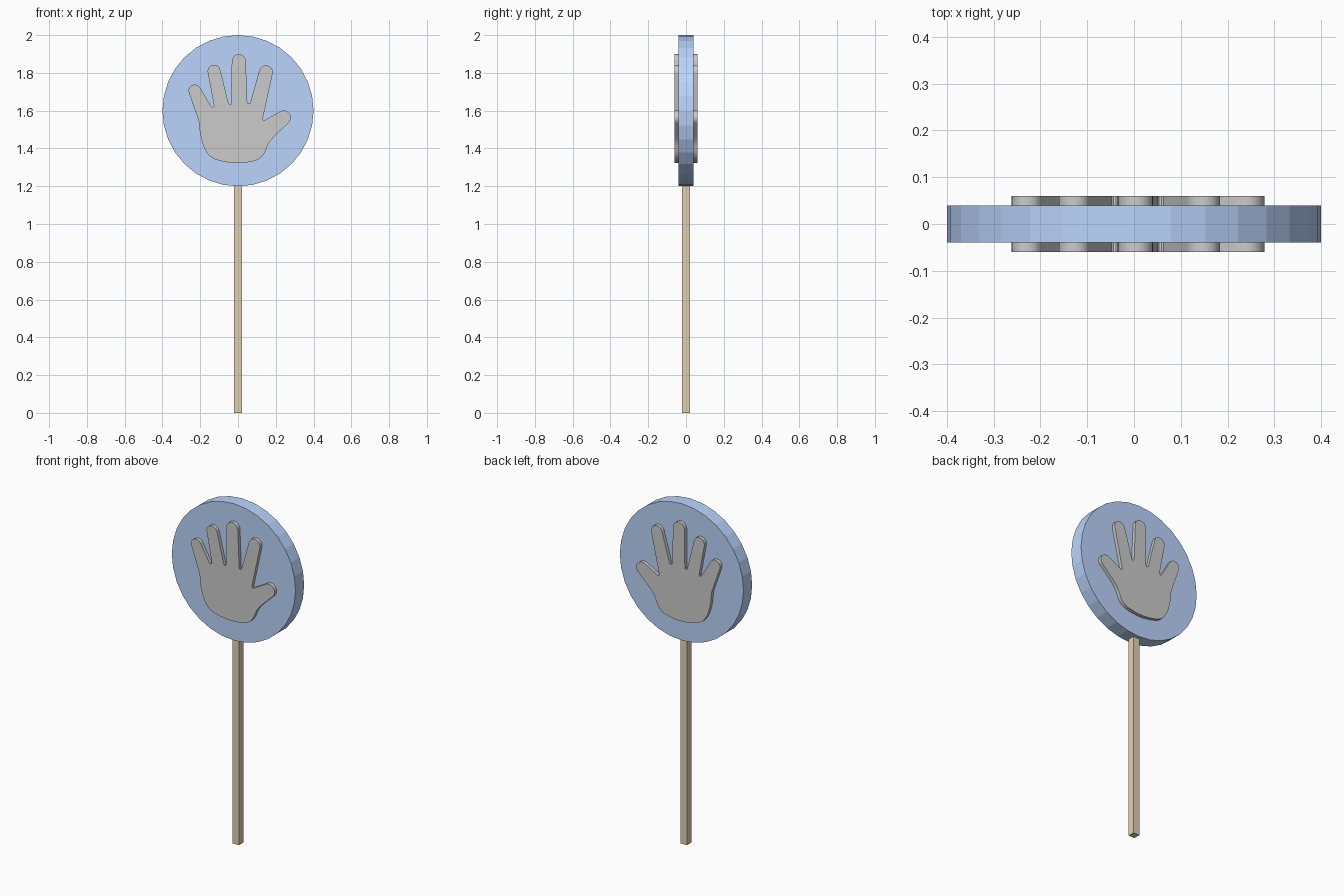
import bpy, bmesh
from math import sin, cos, radians, pi
from mathutils import Vector, Matrix

if "Cube" in bpy.data.objects:
    bpy.data.objects.remove(bpy.data.objects["Cube"])


def paint(obj, name, rgb):
    mat = bpy.data.materials.new(name)
    mat.diffuse_color = (*rgb, 1)
    mat.use_nodes = True
    mat.node_tree.nodes["Principled BSDF"].inputs["Base Color"].default_value = mat.diffuse_color
    obj.data.materials.append(mat)


def arc(cx, cz, r, start, end, n):
    return [(cx + r * cos(radians(start + (end - start) * i / n)),
             cz + r * sin(radians(start + (end - start) * i / n))) for i in range(n + 1)]


def finger(cx, cz, r, axis):
    return arc(cx, cz, r, axis + 90, axis - 90, 10)


def valley(cx, cz, opening, r=0.008):
    return arc(cx, cz, r, opening + 90, opening + 270, 5)


def spline(pts, n=4):
    # Catmull-Rom curve through the inner points
    p = [Vector(q) for q in pts]
    out = []
    for a, b, c, d in zip(p, p[1:], p[2:], p[3:]):
        for i in range(n):
            t = i / n
            out.append(tuple(0.5 * (2 * b + (c - a) * t + (2 * a - 5 * b + 4 * c - d) * t**2
                                    + (3 * b - a - 3 * c + d) * t**3)))
    return out + [tuple(p[-2])]


def slab(name, outline, half):
    # Outline in x-z, extruded through y
    bm = bmesh.new()
    face = bm.faces.new([bm.verts.new((x, -half, z)) for x, z in outline])
    ext = bmesh.ops.extrude_face_region(bm, geom=[face], use_keep_orig=True)
    moved = [v for v in ext["geom"] if isinstance(v, bmesh.types.BMVert)]
    bmesh.ops.translate(bm, verts=moved, vec=(0, 2 * half, 0))
    bmesh.ops.recalc_face_normals(bm, faces=bm.faces)
    mesh = bpy.data.meshes.new(name)
    bm.to_mesh(mesh)
    bm.free()
    obj = bpy.data.objects.new(name, mesh)
    bpy.context.collection.objects.link(obj)
    return obj


# Square wooden pole
pole = slab("pole", [(-0.02, 0), (0.02, 0), (0.02, 1.21), (-0.02, 1.21)], 0.02)
paint(pole, "wood", (0.76, 0.64, 0.45))

# Round sign disc, 32 flat sides
disc = slab("sign_disc", arc(0, 1.6, 0.4, 0, 360, 32)[:-1], 0.04)
paint(disc, "blue", (0.5, 0.66, 0.98))

# Open hand, standing proud of both disc faces: fingers, valleys, then the palm edge
outline = (finger(-0.229, 1.705, 0.033, 112) + valley(-0.135, 1.626, 110)
           + finger(-0.127, 1.809, 0.034, 101) + valley(-0.042, 1.641, 96)
           + finger(0.004, 1.862, 0.037, 90) + valley(0.057, 1.645, 83)
           + finger(0.148, 1.804, 0.036, 75) + valley(0.139, 1.557, 60)
           + finger(0.241, 1.563, 0.038, 38)
           + spline([(0.26, 1.53), (0.207, 1.478), (0.165, 1.43), (0.135, 1.367), (0.09, 1.335),
                     (-0.015, 1.322), (-0.127, 1.345), (-0.175, 1.395), (-0.2, 1.475),
                     (-0.209, 1.55), (-0.24, 1.63)]))
hand = slab("hand", outline, 0.06)
bpy.context.view_layer.objects.active = hand
hand.select_set(True)
bpy.ops.object.shade_smooth_by_angle(angle=radians(35))
